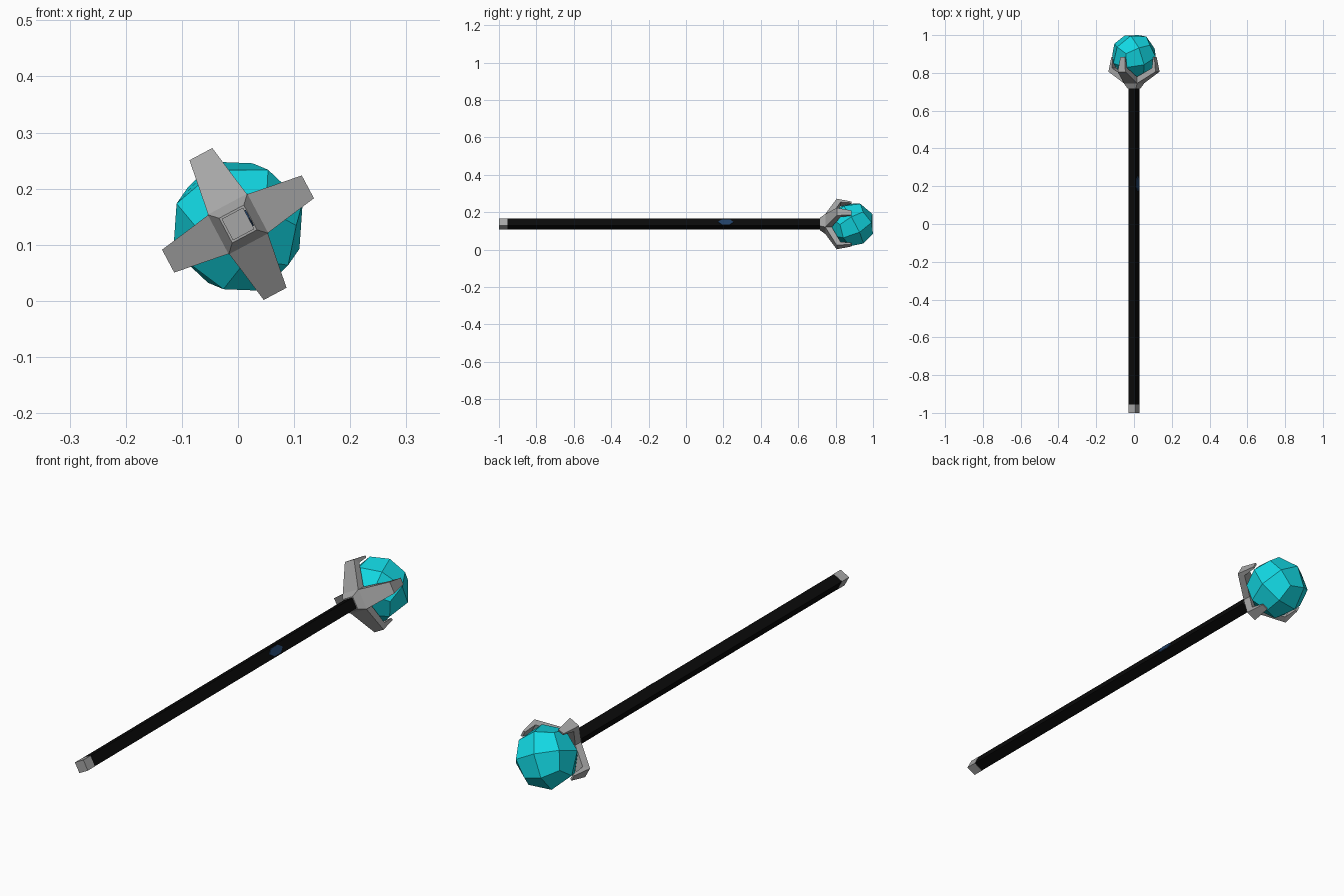
import bpy, bmesh, math
from mathutils import Matrix, Vector

if "Cube" in bpy.data.objects:
    bpy.data.objects.remove(bpy.data.objects["Cube"])

CZ = 0.137                      # height of the staff axis
ROLL = math.radians(28)         # roll of the square section about the axis


def material(name, rgb):
    m = bpy.data.materials.new(name)
    m.diffuse_color = (*rgb, 1)
    m.use_nodes = True
    m.node_tree.nodes["Principled BSDF"].inputs["Base Color"].default_value = m.diffuse_color
    return m


BLACK = material("black wood", (0.003, 0.003, 0.003))
GREY = material("grey metal", (0.38, 0.38, 0.38))
CYAN = material("cyan crystal", (0.006, 0.68, 0.76))
NAVY = material("navy inlay", (0.015, 0.05, 0.13))


def place(r, t, y, a):
    """Radial, tangential and axial position to world space."""
    return Vector((r * math.cos(a) - t * math.sin(a), y,
                   CZ + r * math.sin(a) + t * math.cos(a)))


def finish(bm, name, mat):
    bmesh.ops.recalc_face_normals(bm, faces=bm.faces)
    me = bpy.data.meshes.new(name)
    bm.to_mesh(me)
    bm.free()
    me.materials.append(mat)
    ob = bpy.data.objects.new(name, me)
    bpy.context.collection.objects.link(ob)
    return ob


def loft(name, rings, mat):
    """Skin a list of equal point rings and cap both ends."""
    bm = bmesh.new()
    vr = [[bm.verts.new(p) for p in ring] for ring in rings]
    n = len(vr[0])
    for a, b in zip(vr, vr[1:]):
        for i in range(n):
            bm.faces.new((a[i], a[(i + 1) % n], b[(i + 1) % n], b[i]))
    bm.faces.new(vr[0])
    bm.faces.new(vr[-1])
    return finish(bm, name, mat)


def square(h, y):
    return [place(sx * h, sz * h, y, ROLL)
            for sx, sz in ((1, 1), (-1, 1), (-1, -1), (1, -1))]


# shaft, end cap and flared claw base
loft("shaft", [square(0.021, -0.955), square(0.021, 0.73)], BLACK)
loft("end_cap", [square(0.0215, -1.0), square(0.0215, -0.955)], GREY)
loft("claw_base", [square(0.025, 0.717), square(0.040, 0.745),
                   square(0.032, 0.775)], GREY)

# four bent claws: (outer r, outer y, inner r, inner y, half width)
stations = [(0.040, 0.745, 0.030, 0.775, 0.039),
            (0.141, 0.806, 0.120, 0.826, 0.023),
            (0.129, 0.885, 0.121, 0.883, 0.013)]
for k in range(4):
    a = ROLL + k * math.pi / 2
    loft(f"claw_{k + 1}",
         [[place(ro, -w, yo, a), place(ro, w, yo, a),
           place(ri, w, yi, a), place(ri, -w, yi, a)]
          for ro, yo, ri, yi, w in stations], GREY)

# faceted crystal: cube split once and pushed to a sphere
bm = bmesh.new()
bmesh.ops.create_cube(bm, size=2)
bmesh.ops.subdivide_edges(bm, edges=bm.edges[:], cuts=1, use_grid_fill=True)
rot = Matrix.Rotation(ROLL, 3, 'Y') @ Matrix.Rotation(math.radians(22), 3, 'X') \
    @ Matrix.Rotation(math.radians(20), 3, 'Z')
for v in bm.verts:
    v.co = rot @ (v.co.normalized() * 0.123)
top = max(v.co.y for v in bm.verts)
bmesh.ops.translate(bm, verts=bm.verts, vec=(0, 1.0 - top, CZ - 0.004))
finish(bm, "crystal", CYAN)

# hexagonal inlay on the right face of the shaft
hexagon = [(0.042 * math.cos(i * math.pi / 3), 0.018 * math.sin(i * math.pi / 3))
           for i in range(6)]
loft("inlay", [[place(r, t, 0.213 + y, ROLL) for y, t in hexagon]
               for r in (0.019, 0.024)], NAVY)
